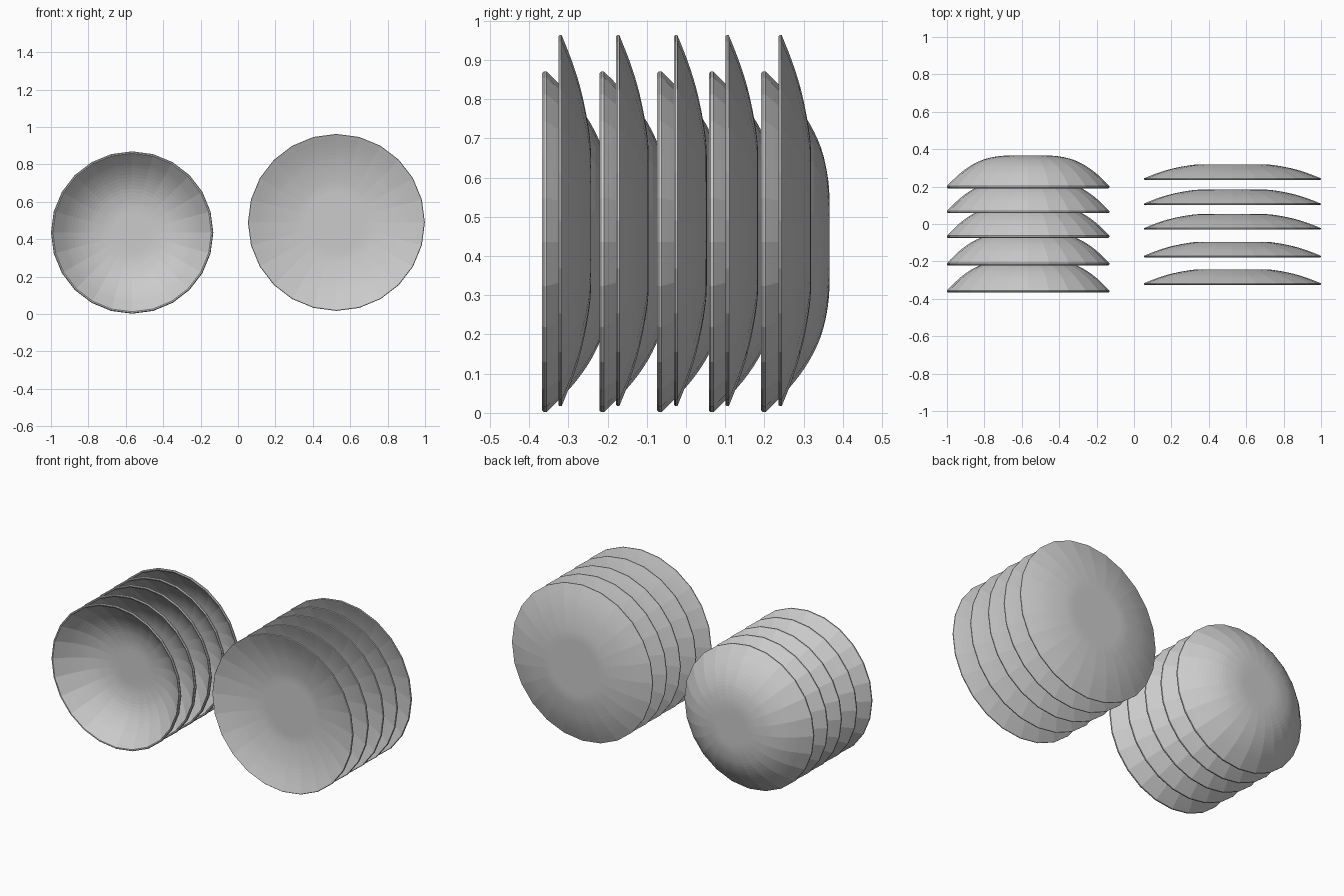
import bpy, bmesh, math

if "Cube" in bpy.data.objects:
    bpy.data.objects.remove(bpy.data.objects["Cube"])

SIDES = 24


def refine(pts, steps=3):
    """Catmull-Rom subdivision of a (radius, depth) profile."""
    out = []
    for i in range(len(pts) - 1):
        p0, p1 = pts[max(i - 1, 0)], pts[i]
        p2, p3 = pts[i + 1], pts[min(i + 2, len(pts) - 1)]
        for k in range(steps):
            t = k / steps
            out.append(tuple(
                0.5 * (2 * b + (c - a) * t + (2 * a - 5 * b + 4 * c - d) * t * t
                       + (3 * b - a - 3 * c + d) * t ** 3)
                for a, b, c, d in zip(p0, p1, p2, p3)))
    return out + [pts[-1]]


def dish_mesh(name, outer, wall, lip):
    """Lathe a thin dish around the y axis, open side facing -y."""
    outside = refine(outer)
    # inner wall follows the outer one, shifted towards the opening
    inside = [(r - wall * 0.6 * (r / outer[0][0]), d - wall * 0.6) for r, d in outside]
    inside = [p for p in inside if p[1] > lip * 0.3]
    rim = outer[0][0]
    rounded = [(rim - wall * 0.75, 0.001), (rim - wall * 0.3, 0.0), (rim, lip * 0.4)]
    profile = inside[::-1] + rounded + outside
    bm = bmesh.new()
    rings = []
    for r, d in profile:
        rings.append([bm.verts.new((r * math.cos(2 * math.pi * s / SIDES), d,
                                    r * math.sin(2 * math.pi * s / SIDES)))
                      for s in range(SIDES)])
    for a, b in zip(rings, rings[1:]):
        for s in range(SIDES):
            n = (s + 1) % SIDES
            bm.faces.new((a[s], a[n], b[n], b[s]))
    bm.faces.new(rings[0])
    bm.faces.new(rings[-1])
    bmesh.ops.recalc_face_normals(bm, faces=bm.faces)
    mesh = bpy.data.meshes.new(name)
    bm.to_mesh(mesh)
    bm.free()
    return mesh


def stack(name, mesh, x, z, ys):
    for i, y in enumerate(ys):
        ob = bpy.data.objects.new(f"{name}_{i + 1}", mesh)
        ob.location = (x, y, z)
        bpy.context.collection.objects.link(ob)


# Row of deep bowls standing on edge
bowl = dish_mesh("bowl", [(0.434, 0.012), (0.40, 0.046), (0.355, 0.087), (0.30, 0.125),
                          (0.24, 0.153), (0.18, 0.168), (0.13, 0.174), (0.08, 0.175)],
                 0.014, 0.012)
stack("bowl", bowl, -0.566, 0.436, (-0.367, -0.221, -0.074, 0.058, 0.191))

# Row of shallow plates standing on edge
plate = dish_mesh("plate", [(0.473, 0.008), (0.41, 0.033), (0.345, 0.054), (0.28, 0.069),
                            (0.22, 0.079), (0.18, 0.0825), (0.145, 0.083)],
                  0.009, 0.008)
stack("plate", plate, 0.526, 0.490, (-0.325, -0.178, -0.030, 0.101, 0.236))
